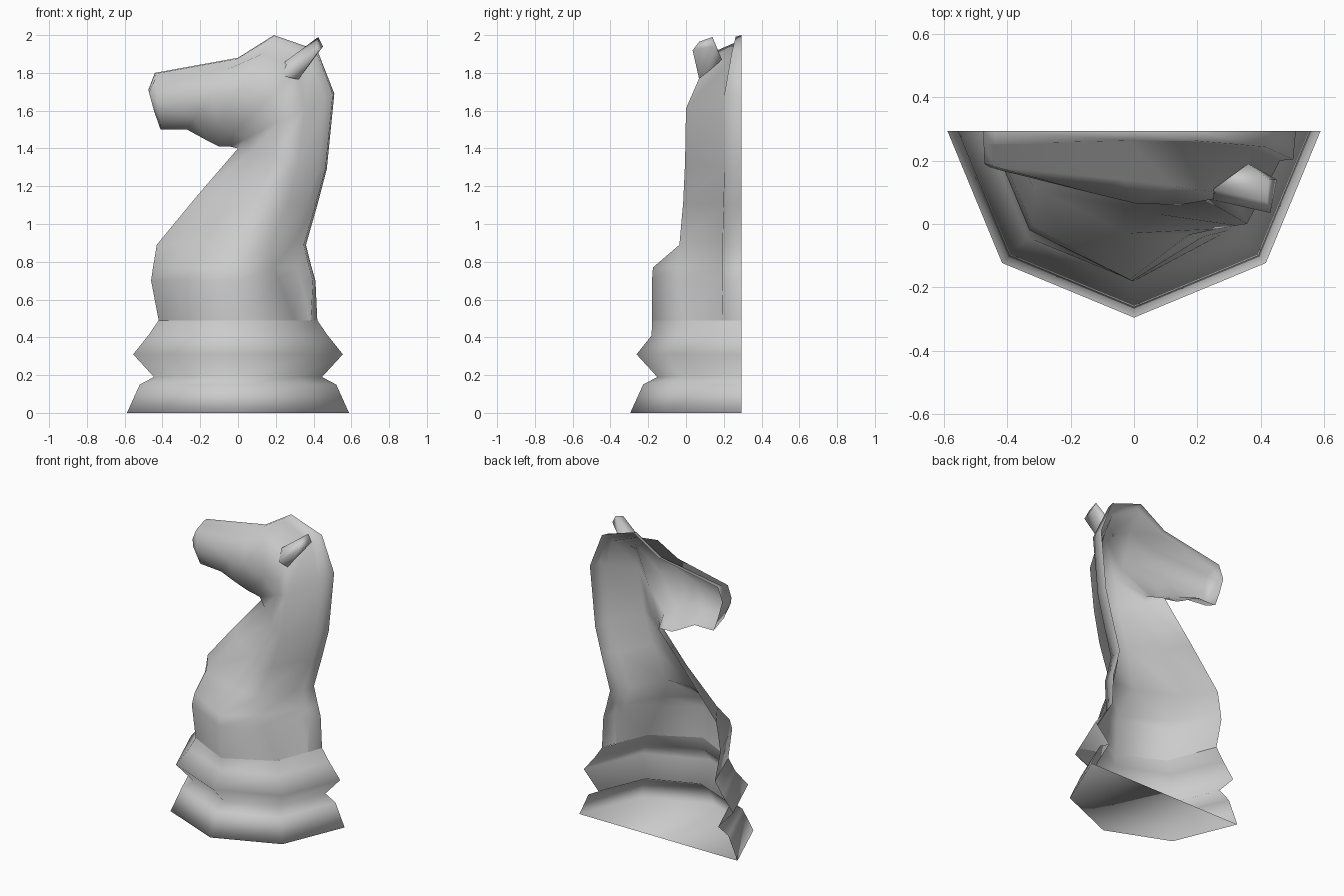
import bpy, bmesh, math

if "Cube" in bpy.data.objects:
    bpy.data.objects.remove(bpy.data.objects["Cube"])

CUT = 0.293  # plane of the open half-shell


def loft(name, rings, closed=False, cap_start=False, cap_end=False):
    """Skin a list of equal-length point rows."""
    bm = bmesh.new()
    rows = [[bm.verts.new(p) for p in r] for r in rings]
    n = len(rows[0])
    for a, b in zip(rows, rows[1:]):
        for i in range(n if closed else n - 1):
            j = (i + 1) % n
            bm.faces.new((a[i], a[j], b[j], b[i]))
    if cap_start:
        bm.faces.new(rows[0][::-1])
    if cap_end:
        bm.faces.new(rows[-1])
    bmesh.ops.recalc_face_normals(bm, faces=bm.faces)
    me = bpy.data.meshes.new(name)
    bm.to_mesh(me)
    bm.free()
    ob = bpy.data.objects.new(name, me)
    bpy.context.collection.objects.link(ob)
    bpy.ops.object.select_all(action='DESELECT')
    ob.select_set(True)
    bpy.context.view_layer.objects.active = ob
    bpy.ops.object.shade_smooth()
    return ob


# Half-octagon turned base: (radius, height), floor closed, back open
profile = [(.588, 0), (.52, .15), (.445, .19), (.555, .31), (.475, .41)]
base = [[(-r * math.cos(math.pi * k / 4), CUT - r * math.sin(math.pi * k / 4), z)
         for k in range(5)] for r, z in profile]
# Last row meets the foot of the neck
base.append([(-.42, CUT, .49), (-.294, -.03, .49), (0, -.18, .49),
             (.30, -.02, .49), (.42, CUT, .49)])
loft("base", base, cap_start=True)

# Neck and head: sections fan from the chest around the throat to the nose
# (front x, z), (back x, z), side depths y1 y2 y3, position of y2 y3, mane y, mane root
sections = [
    ((-.42, .49), (.42, .49), (-.03, -.18, -.02), .50, .857, .19, .954),
    ((-.46, .70), (.41, .70), (-.02, -.18, -.04), .52, .78, .19, .91),
    ((-.45, .77), (.39, .77), (.0, -.175, -.04), .52, .76, .19, .91),
    ((-.43, .89), (.36, .89), (.11, -.03, -.035), .52, .76, .19, .91),
    ((-.22, 1.145), (.42, 1.10), (.165, .03, -.015), .47, .76, .195, .91),
    ((0, 1.40), (.47, 1.29), (.18, .08, -.005), .42, .68, .20, .91),
    ((-.04, 1.41), (.51, 1.69), (.17, .08, .0), .47, .72, .20, .91),
    ((-.10, 1.41), (.42, 1.92), (.14, .06, .09), .47, .80, .24, .91),
    ((-.16, 1.44), (.19, 2.0), (.13, .065, .12), .47, .82, .26, .93),
    ((-.27, 1.50), (0, 1.88), (.15, .10, .14), .47, .86, .26, .95),
    ((-.41, 1.50), (-.44, 1.80), (.19, .17, .18), .47, .90, .25, .97),
    ((-.445, 1.60), (-.475, 1.71), (.20, .18, .19), .47, .88, .25, .96),
]
rings = []
for i, (f, b, ys, t2, t3, mane, root) in enumerate(sections):
    outer = .96 if i == 0 else .985
    path = [(0, CUT), (.15, ys[0]), (t2, ys[1]), (t3, ys[2]),
            (root, mane), (outer, mane + .003), (1, CUT)]
    rings.append([(f[0] + (b[0] - f[0]) * t, y, f[1] + (b[1] - f[1]) * t)
                  for t, y in path])
loft("neck_and_head", rings, cap_end=True)

# Ear: tapered slab leaning back, open where it meets the head
ear = [
    [(.25, .075, 1.78), (.25, .11, 1.86), (.36, .19, 1.87), (.32, .07, 1.765)],
    [(.43, .035, 1.92), (.42, .07, 1.965), (.425, .14, 1.99), (.45, .14, 1.94)],
]
loft("ear", ear, closed=True, cap_end=True)
